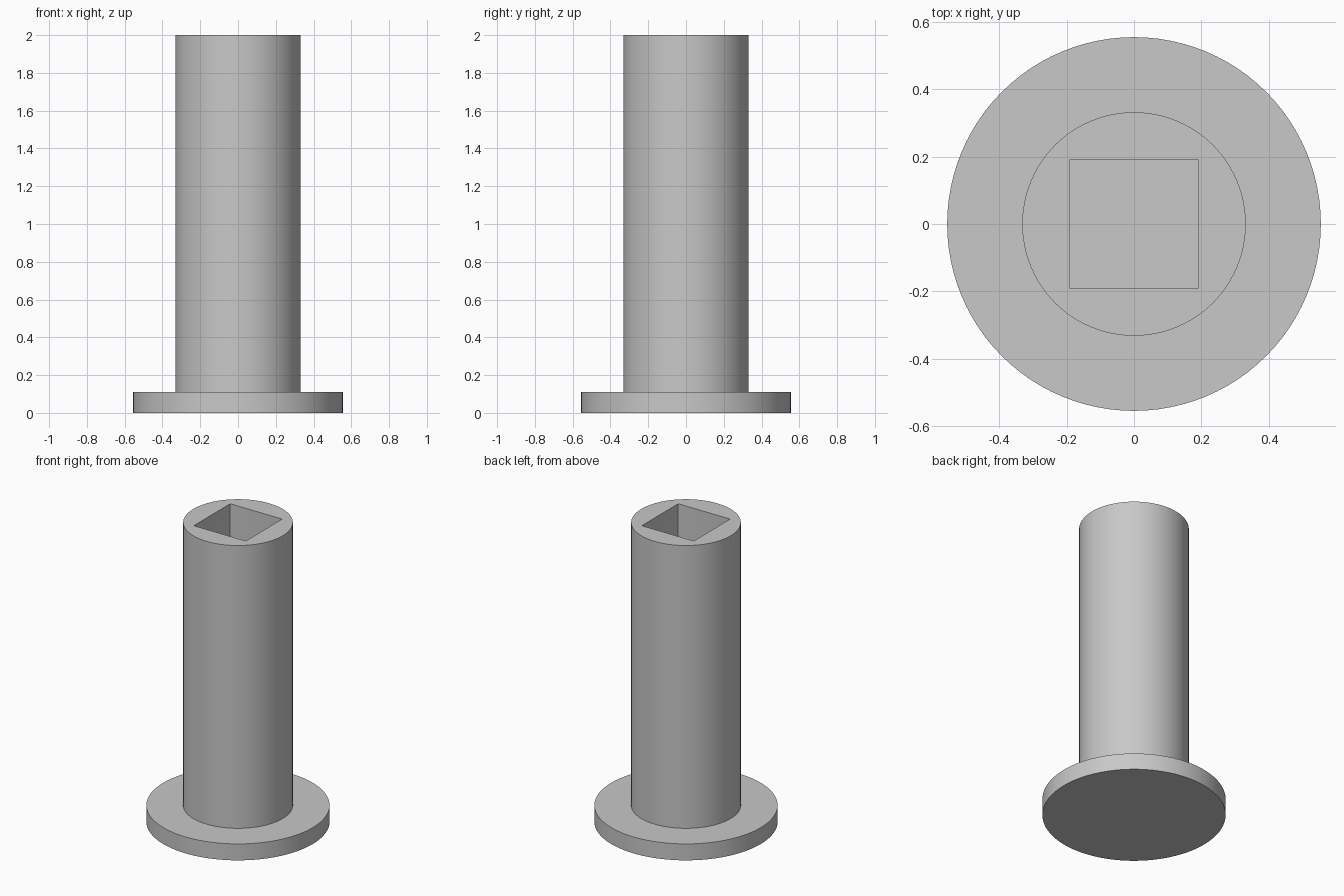
import bpy, bmesh, math

cube = bpy.data.objects.get("Cube")
if cube:
    bpy.data.objects.remove(cube, do_unlink=True)

SIDES = 96
FLANGE_R, FLANGE_TOP = 0.555, 0.11
SHAFT_R, HEIGHT = 0.332, 2.0
SOCKET_W, SOCKET_FLOOR, CORNER = 0.384, FLANGE_TOP, 0.005

grey = bpy.data.materials.new("plain grey")
grey.use_nodes = True
colour = (0.58, 0.58, 0.58, 1)
grey.diffuse_color = colour
grey.node_tree.nodes["Principled BSDF"].inputs["Base Color"].default_value = colour


def add_object(name, bm):
    mesh = bpy.data.meshes.new(name)
    bmesh.ops.recalc_face_normals(bm, faces=bm.faces)
    bm.to_mesh(mesh)
    bm.free()
    mesh.materials.append(grey)
    obj = bpy.data.objects.new(name, mesh)
    bpy.context.collection.objects.link(obj)
    return obj


def extrude_up(bm, face, height):
    new = bmesh.ops.extrude_face_region(bm, geom=[face])["geom"]
    bmesh.ops.translate(bm, vec=(0, 0, height),
                        verts=[v for v in new if isinstance(v, bmesh.types.BMVert)])


# Flanged shaft, turned from one profile
bm = bmesh.new()
rings = []
for r, z in [(FLANGE_R, 0), (FLANGE_R, FLANGE_TOP), (SHAFT_R, FLANGE_TOP), (SHAFT_R, HEIGHT)]:
    rings.append([bm.verts.new((r * math.cos(a), r * math.sin(a), z))
                  for a in (math.tau * i / SIDES for i in range(SIDES))])
for low, high in zip(rings, rings[1:]):
    for i in range(SIDES):
        j = (i + 1) % SIDES
        bm.faces.new((low[i], low[j], high[j], high[i]))
bm.faces.new(rings[0])
bm.faces.new(rings[-1])
body = add_object("flanged_shaft", bm)

# Square socket with slightly rounded corners
bm = bmesh.new()
outline = []
centre = SOCKET_W / 2 - CORNER
for q in range(4):
    mid = math.pi / 4 + q * math.pi / 2
    cx, cy = (math.copysign(centre, f(mid)) for f in (math.cos, math.sin))
    for k in range(-2, 3):
        a = mid + k * math.pi / 8
        outline.append(bm.verts.new((cx + CORNER * math.cos(a),
                                     cy + CORNER * math.sin(a), SOCKET_FLOOR)))
extrude_up(bm, bm.faces.new(outline), HEIGHT)
cutter = add_object("socket_cutter", bm)
cutter.hide_render = True

bpy.ops.object.select_all(action="DESELECT")
bpy.context.view_layer.objects.active = body
body.select_set(True)
cut = body.modifiers.new("socket", "BOOLEAN")
cut.operation = "DIFFERENCE"
cut.solver = "EXACT"
cut.object = cutter
bpy.ops.object.modifier_apply(modifier=cut.name)
bpy.data.objects.remove(cutter, do_unlink=True)
bpy.ops.object.shade_smooth_by_angle(angle=math.radians(30))
